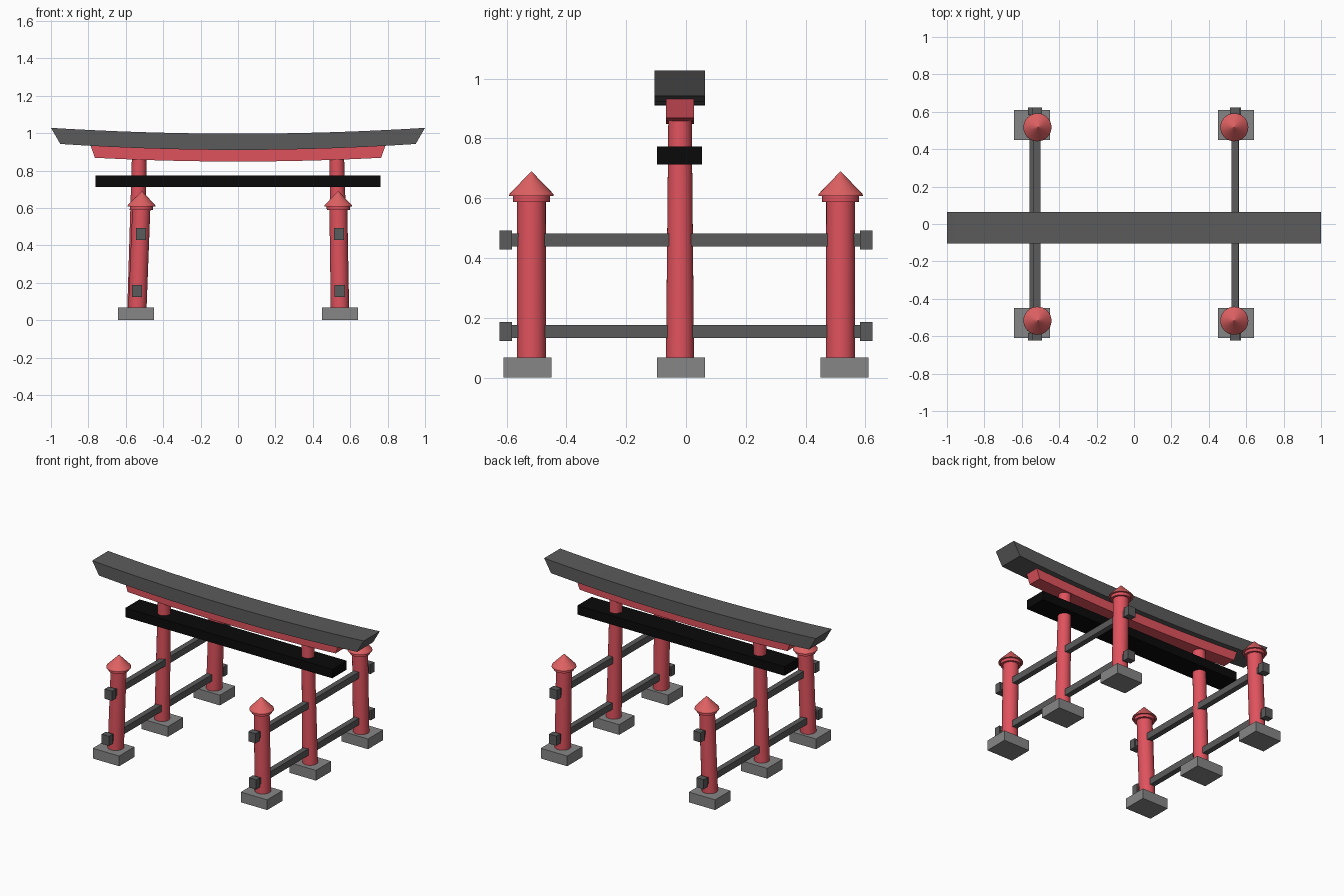
import bpy, bmesh
from mathutils import Vector

if "Cube" in bpy.data.objects:
    bpy.data.objects.remove(bpy.data.objects["Cube"])


def material(name, rgb):
    m = bpy.data.materials.new(name)
    m.diffuse_color = (*rgb, 1)
    m.use_nodes = True
    m.node_tree.nodes["Principled BSDF"].inputs["Base Color"].default_value = m.diffuse_color
    return m


RED = material("red_paint", (0.74, 0.085, 0.11))
CAP_RED = material("cap_red", (0.74, 0.12, 0.125))
DARK = material("dark_grey", (0.105, 0.105, 0.105))
BLACK = material("black", (0.003, 0.003, 0.003))
STONE = material("stone", (0.24, 0.24, 0.24))


def finish(name, bm, mat, smooth=False):
    bmesh.ops.recalc_face_normals(bm, faces=bm.faces)
    me = bpy.data.meshes.new(name)
    bm.to_mesh(me)
    bm.free()
    me.materials.append(mat)
    ob = bpy.data.objects.new(name, me)
    bpy.context.collection.objects.link(ob)
    if smooth:
        bpy.ops.object.select_all(action='DESELECT')
        ob.select_set(True)
        bpy.context.view_layer.objects.active = ob
        bpy.ops.object.shade_smooth_by_angle(angle=0.45)
    return ob


def box(name, lo, hi, mat):
    bm = bmesh.new()
    bmesh.ops.create_cube(bm, size=1)
    lo, hi = Vector(lo), Vector(hi)
    for v in bm.verts:
        v.co = (lo + hi) / 2 + v.co * (hi - lo)
    return finish(name, bm, mat)


def lathe(name, bottom, top, profile, mat, sides=32):
    """Round part along a leaning axis; profile is (radius, z) pairs."""
    bm = bmesh.new()
    bottom, top = Vector(bottom), Vector(top)
    verts = [bm.verts.new((r, 0, z)) for r, z in profile]
    edges = [bm.edges.new(p) for p in zip(verts, verts[1:])]
    bmesh.ops.spin(bm, geom=verts + edges, cent=(0, 0, 0), axis=(0, 0, 1),
                   angle=6.283185307, steps=sides, use_duplicate=False)
    bmesh.ops.remove_doubles(bm, verts=bm.verts, dist=1e-5)
    for v in bm.verts:
        axis = bottom.lerp(top, (v.co.z - bottom.z) / (top.z - bottom.z))
        v.co.x += axis.x
        v.co.y += axis.y
    return finish(name, bm, mat, True)


def curved_beam(name, half_top, half_bot, z_top, z_bot, rise_top, rise_bot, y0, y1, mat, n=16):
    """Beam bowed upward at the ends, with undercut slanted ends."""
    bm = bmesh.new()
    rings = []
    for i in range(n + 1):
        t = -1 + 2 * i / n
        zt, zb = z_top + rise_top * t * t, z_bot + rise_bot * t * t
        rings.append([bm.verts.new(p) for p in (
            (t * half_bot, y0, zb), (t * half_bot, y1, zb),
            (t * half_top, y1, zt), (t * half_top, y0, zt))])
    for a, b in zip(rings, rings[1:]):
        for k in range(4):
            bm.faces.new((a[k], a[(k + 1) % 4], b[(k + 1) % 4], b[k]))
    bm.faces.new(rings[0])
    bm.faces.new(rings[-1])
    return finish(name, bm, mat, True)


# Top lintels and tie beam
curved_beam("top_lintel", 1.0, 0.95, 0.997, 0.910, 0.031, 0.032, -0.105, 0.063, DARK)
curved_beam("under_lintel", 0.79, 0.765, 0.92, 0.848, 0.018, 0.02, -0.067, 0.027, RED)
box("tie_beam", (-0.762, -0.097, 0.713), (0.762, 0.053, 0.773), BLACK)

# Each side: bottom x, post top x, upper rail x, lower rail x
for side, xb, xt, xu, xl in (("left", -0.538, -0.513, -0.518, -0.540),
                             ("right", 0.545, 0.535, 0.540, 0.544)):
    s = -1 if side == "left" else 1
    # Main pillar
    lathe(f"{side}_pillar", (s * 0.545, -0.02, 0.06), (s * 0.528, -0.02, 0.88),
          [(0, 0.06), (0.047, 0.06), (0.039, 0.88), (0, 0.88)], RED)
    # Stone footings
    for label, y in (("front", -0.53), ("middle", -0.017), ("back", 0.53)):
        box(f"{side}_{label}_footing", (s * 0.545 - 0.097, y - 0.08, 0),
            (s * 0.545 + 0.097, y + 0.08, 0.068), STONE)
    # Short posts with collar and conical cap
    for label, y in (("front", -0.517), ("back", 0.517)):
        ends = (xb, y, 0.06), (xt, y, 0.69)
        lathe(f"{side}_{label}_post", *ends,
              [(0, 0.06), (0.049, 0.06), (0.048, 0.60), (0, 0.60)], RED)
        lathe(f"{side}_{label}_collar", *ends,
              [(0, 0.588), (0.062, 0.588), (0.062, 0.61), (0, 0.61)], RED)
        lathe(f"{side}_{label}_cap", *ends,
              [(0, 0.607), (0.075, 0.607), (0.073, 0.615), (0.0015, 0.689), (0, 0.689)],
              CAP_RED)
    # Side rails with end blocks
    for label, x, z in (("upper", xu, 0.461), ("lower", xl, 0.155)):
        box(f"{side}_{label}_rail", (x - 0.018, -0.6, z - 0.022),
            (x + 0.018, 0.6, z + 0.022), DARK)
        for end, y in (("front", -0.603), ("back", 0.603)):
            box(f"{side}_{label}_{end}_rail_block", (x - 0.027, y - 0.021, z - 0.032),
                (x + 0.027, y + 0.021, z + 0.032), DARK)
